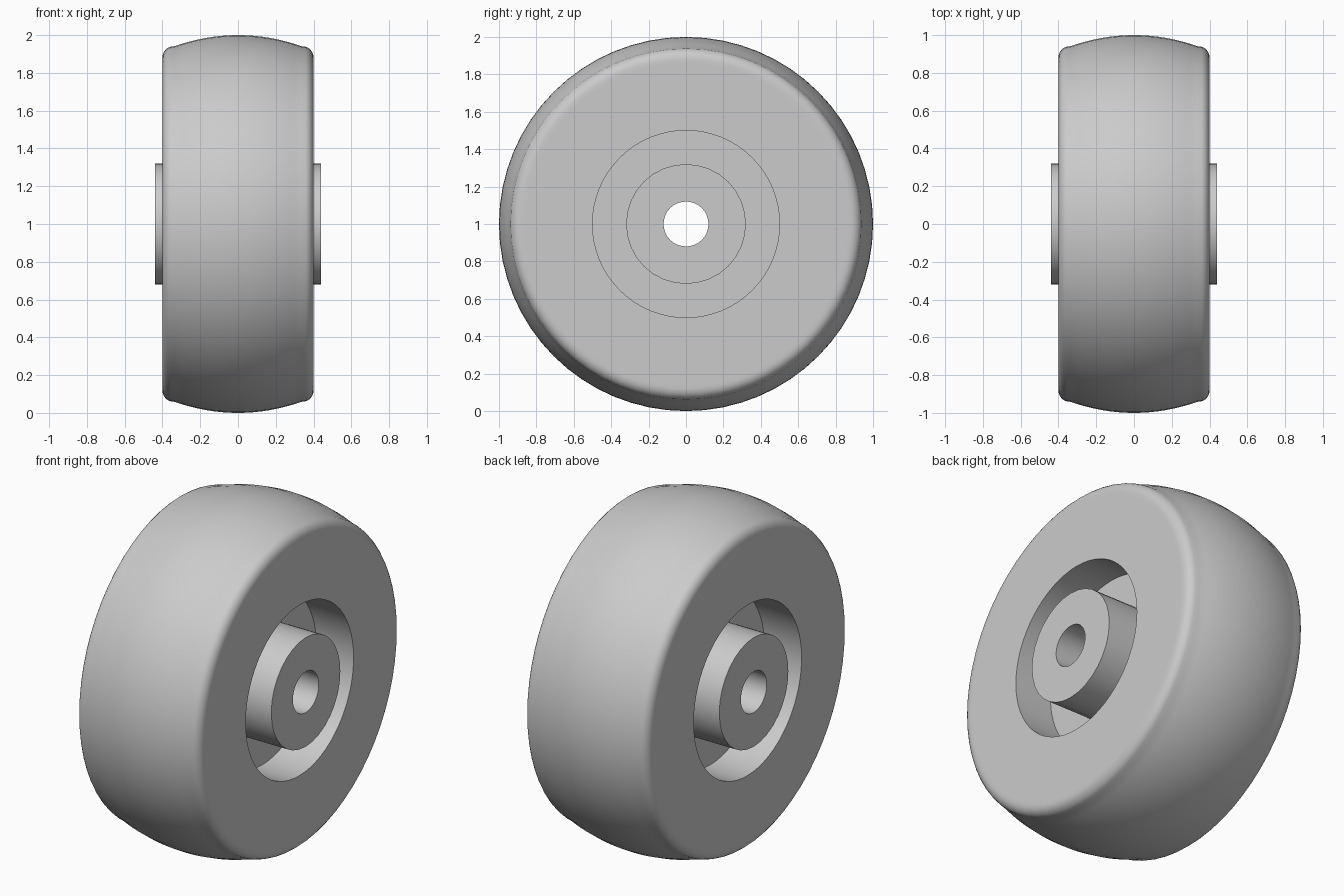
import bpy
import bmesh
from math import cos, sin, pi, radians

if "Cube" in bpy.data.objects:
    bpy.data.objects.remove(bpy.data.objects["Cube"], do_unlink=True)

AXLE_Z = 1.0

grey = bpy.data.materials.new("light_grey")
grey.use_nodes = True
grey.diffuse_color = (0.6, 0.6, 0.6, 1)
grey.node_tree.nodes["Principled BSDF"].inputs["Base Color"].default_value = (0.6, 0.6, 0.6, 1)


def lathe(name, half_profile, segments):
    """Turn a mirrored (x, radius) profile around the x axis into a closed ring."""
    profile = half_profile + [(-x, r) for x, r in reversed(half_profile) if x > 0]
    bm = bmesh.new()
    rings = []
    for i in range(segments):
        a = 2 * pi * i / segments
        rings.append([bm.verts.new((x, r * cos(a), r * sin(a))) for x, r in profile])
    count = len(profile)
    for i in range(segments):
        here, after = rings[i], rings[(i + 1) % segments]
        for j in range(count):
            k = (j + 1) % count
            bm.faces.new((here[j], here[k], after[k], after[j]))
    bmesh.ops.recalc_face_normals(bm, faces=bm.faces)
    mesh = bpy.data.meshes.new(name)
    bm.to_mesh(mesh)
    bm.free()
    mesh.materials.append(grey)
    obj = bpy.data.objects.new(name, mesh)
    obj.location.z = AXLE_Z
    bpy.context.collection.objects.link(obj)
    bpy.ops.object.select_all(action='DESELECT')
    obj.select_set(True)
    bpy.context.view_layer.objects.active = obj
    bpy.ops.object.shade_smooth_by_angle(angle=radians(35))
    return obj


# Tyre: inner wall, flat side, rounded shoulder, crowned tread
side = [(0.4, 0.5), (0.4, 0.86)]
shoulder = [(0.345 + 0.055 * cos(a), 0.88 + 0.06 * sin(a))
            for a in (radians(15 * i) for i in range(6))]
crown = [(0.335 * (1 - i / 8), 1 - 0.52 * (0.335 * (1 - i / 8)) ** 2) for i in range(9)]
lathe("tyre", side + shoulder + crown, 64)

# Hub: bored sleeve with a thick web joining it to the tyre
lathe("hub", [(0.44, 0.12), (0.44, 0.32), (0.16, 0.32), (0.16, 0.52)], 32)
